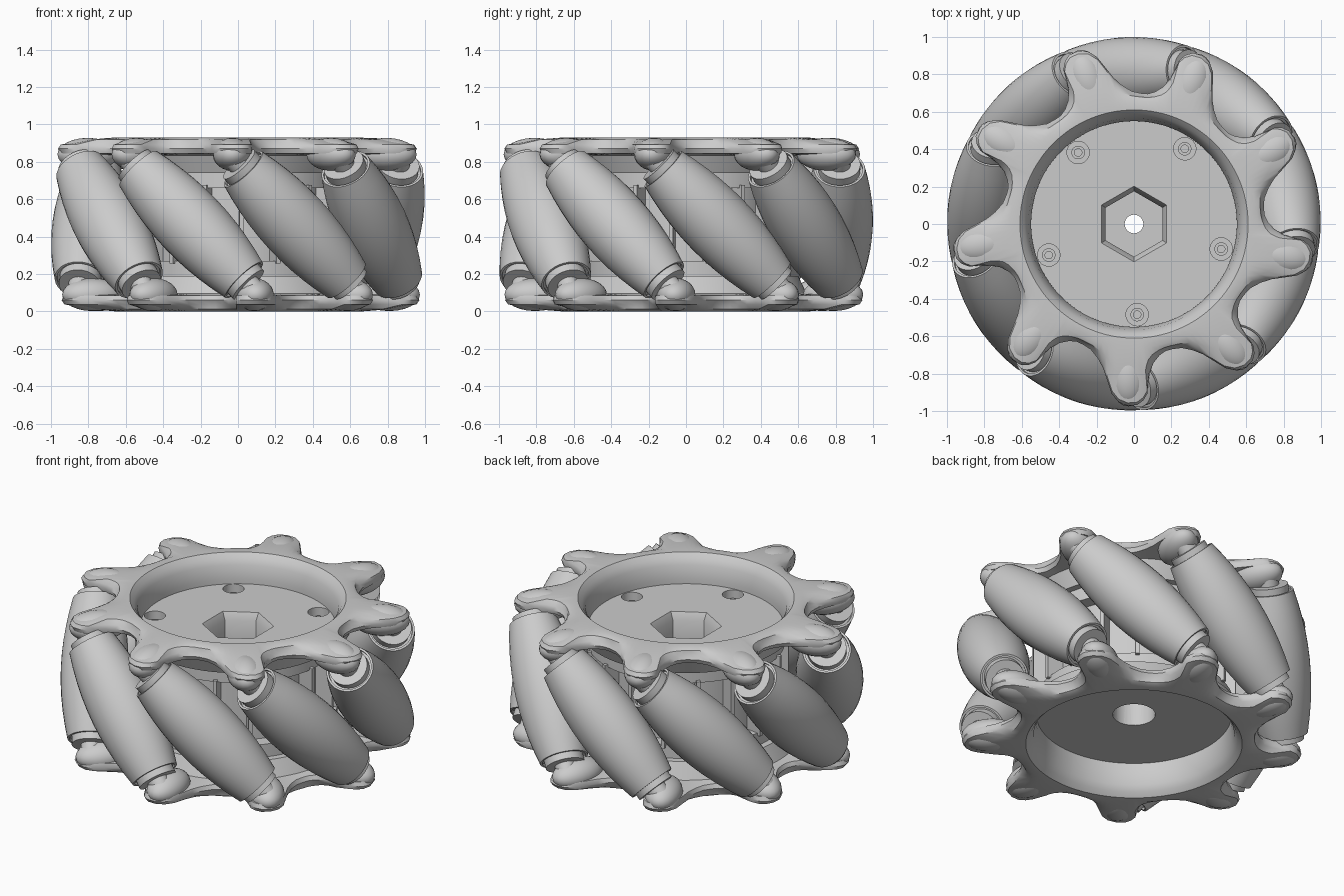
import bpy, bmesh, math
from mathutils import Matrix, Vector

if "Cube" in bpy.data.objects:
    bpy.data.objects.remove(bpy.data.objects["Cube"])

COUNT = 9                      # rollers around the wheel
STEP = math.tau / COUNT
LUG0 = math.radians(-90)       # angle of the first upper lug
ROLL0 = math.radians(-68)      # angle of the first roller
MID, RC, HALF = 0.465, 0.81, 0.42


def link(name, mesh, matrix=None):
    ob = bpy.data.objects.new(name, mesh)
    bpy.context.collection.objects.link(ob)
    if matrix:
        ob.matrix_world = matrix
    return ob


def grid_mesh(name, rings, smooth=None, closed=False):
    """Skin a cyclic list of profile sections into a mesh."""
    bm = bmesh.new()
    vs = [[bm.verts.new(p) for p in ring] for ring in rings]
    n, m = len(vs), len(vs[0])
    for i in range(n):
        a, b = vs[i], vs[(i + 1) % n]
        for j in range(m if closed else m - 1):
            k = (j + 1) % m
            bm.faces.new((a[j], b[j], b[k], a[k]))
    bmesh.ops.remove_doubles(bm, verts=bm.verts, dist=1e-5)
    bmesh.ops.dissolve_degenerate(bm, edges=bm.edges, dist=1e-6)
    bmesh.ops.recalc_face_normals(bm, faces=bm.faces)
    me = bpy.data.meshes.new(name)
    bm.to_mesh(me)
    bm.free()
    if smooth:
        me.shade_smooth()
        me.set_sharp_from_angle(angle=math.radians(smooth))
    return me


def lathe(name, prof, n=48, start=0.0, smooth=None, closed=False):
    rings = []
    for i in range(n):
        a = start + math.tau * i / n
        rings.append([(r * math.cos(a), r * math.sin(a), z) for r, z in prof])
    return grid_mesh(name, rings, smooth, closed)


def cut(target, mesh, matrix=None):
    cutter = link("cutter", mesh, matrix)
    cutter.hide_render = True
    mod = target.modifiers.new("cut", 'BOOLEAN')
    mod.operation, mod.solver, mod.object = 'DIFFERENCE', 'EXACT', cutter
    bpy.context.view_layer.objects.active = target
    bpy.ops.object.modifier_apply(modifier=mod.name)
    bpy.data.objects.remove(cutter)


def rot(a):
    return Matrix.Rotation(a, 4, 'Z')


# half turn about a roller's radial line carries the upper side to the lower
axis = Vector((math.cos(ROLL0), math.sin(ROLL0), 0))
centre = Matrix.Translation((0, 0, MID))
FLIP = centre @ Matrix.Rotation(math.pi, 4, axis) @ centre.inverted()
SIDES = (("upper", Matrix.Identity(4)), ("lower", FLIP))

# star-shaped side rings with a dished centre
outline = [(-23, .70), (-19, .71), (-15, .745), (-12, .79), (-9.5, .855),
           (-7.5, .915), (-5, .955), (-2, .972), (1, .968), (3, .945),
           (4.5, .91), (5, .86), (6, .80), (8, .75), (11, .715), (14, .70)]
sections = []
for k in range(COUNT):
    for deg, R in outline:
        a = LUG0 + k * STEP + math.radians(deg)
        prof = [(.55, .74), (.55, .79), (.565, .87), (.585, .905), (.61, .93),
                (.66, .93), (.66 + .5 * (R - .66), .918), (R - .015, .892),
                (R, .87), (R - .012, .845), (.645, .835), (.60, .74)]
        sections.append([(r * math.cos(a), r * math.sin(a), z) for r, z in prof])
ring_mesh = grid_mesh("side_ring", sections, 35, True)
for side, mat in SIDES:
    link(side + "_side_ring", ring_mesh, mat)

# rounded lugs that hold the roller ends
ball = [(math.sin(math.pi * i / 12), -math.cos(math.pi * i / 12)) for i in range(13)]
ball[0], ball[-1] = (0, -1), (0, 1)
lug_mesh = lathe("lug", ball, 24, smooth=40)
for side, mat in SIDES:
    for k in range(COUNT):
        link(side + "_lug", lug_mesh, mat @ rot(LUG0 + k * STEP)
             @ Matrix.Translation((.81, -.03, .84))
             @ Matrix.Diagonal((.165, .105, .088, 1)))

# barrel rollers: crowned so that they sweep a true circle
crown = []
for i in range(11):
    s = -HALF + 2 * HALF * i / 10
    crown.append((1 - math.sqrt(RC * RC + s * s / 2), s))
E = HALF
low = [(0, -E - .09), (.06, -E - .09), (.06, -E - .035), (.112, -E - .035),
       (.112, -E + .015), (.125, -E + .015), (.125, -E)]
prof = low + crown + [(r, -z) for r, z in reversed(low)]
roller_mesh = lathe("roller", prof, 32, smooth=30)
for k in range(COUNT):
    link("roller", roller_mesh, rot(ROLL0 + k * STEP)
         @ Matrix.Translation((RC, 0, MID)) @ Matrix.Rotation(math.pi / 4, 4, 'X'))

# hub drum with two flanges
hub = link("hub", lathe("hub", [(0, .19), (.56, .19), (.56, .27), (.48, .27),
                                (.48, .66), (.56, .66), (.56, .76), (0, .76)], 64))
# hexagonal socket, axle bore and underside bore
cut(hub, lathe("hex", [(0, .56), (.175, .56), (.175, .715), (.205, .765), (.205, .85),
                       (0, .85)], 6, math.pi / 2))
cut(hub, lathe("bore", [(0, .1), (.05, .1), (.05, .9), (0, .9)], 32))
cut(hub, lathe("wide_bore", [(0, .1), (.12, .1), (.12, .5), (0, .5)], 32))
# five screw holes with screw heads inside
hole = lathe("hole", [(0, .69), (.06, .69), (.06, .8), (0, .8)], 24)
screw = lathe("screw", [(0, .695), (.02, .695), (.02, .72), (.036, .72),
                        (.036, .68), (0, .68)], 24)
for k in range(5):
    m = rot(math.radians(-88 + 72 * k)) @ Matrix.Translation((.485, 0, 0))
    cut(hub, hole, m)
    link("screw", screw, m)
hub.data.shade_smooth()
hub.data.set_sharp_from_angle(angle=math.radians(30))

# upright ribs between the flanges
rib_mesh = lathe("rib", [(0, -.5), (math.sqrt(.5), -.5), (math.sqrt(.5), .5), (0, .5)],
                 4, math.pi / 4)
for k in range(2 * COUNT):
    link("rib", rib_mesh, rot(ROLL0 + k * STEP / 2) @ Matrix.Translation((.525, 0, MID))
         @ Matrix.Diagonal((.11, .022, .42, 1)))
